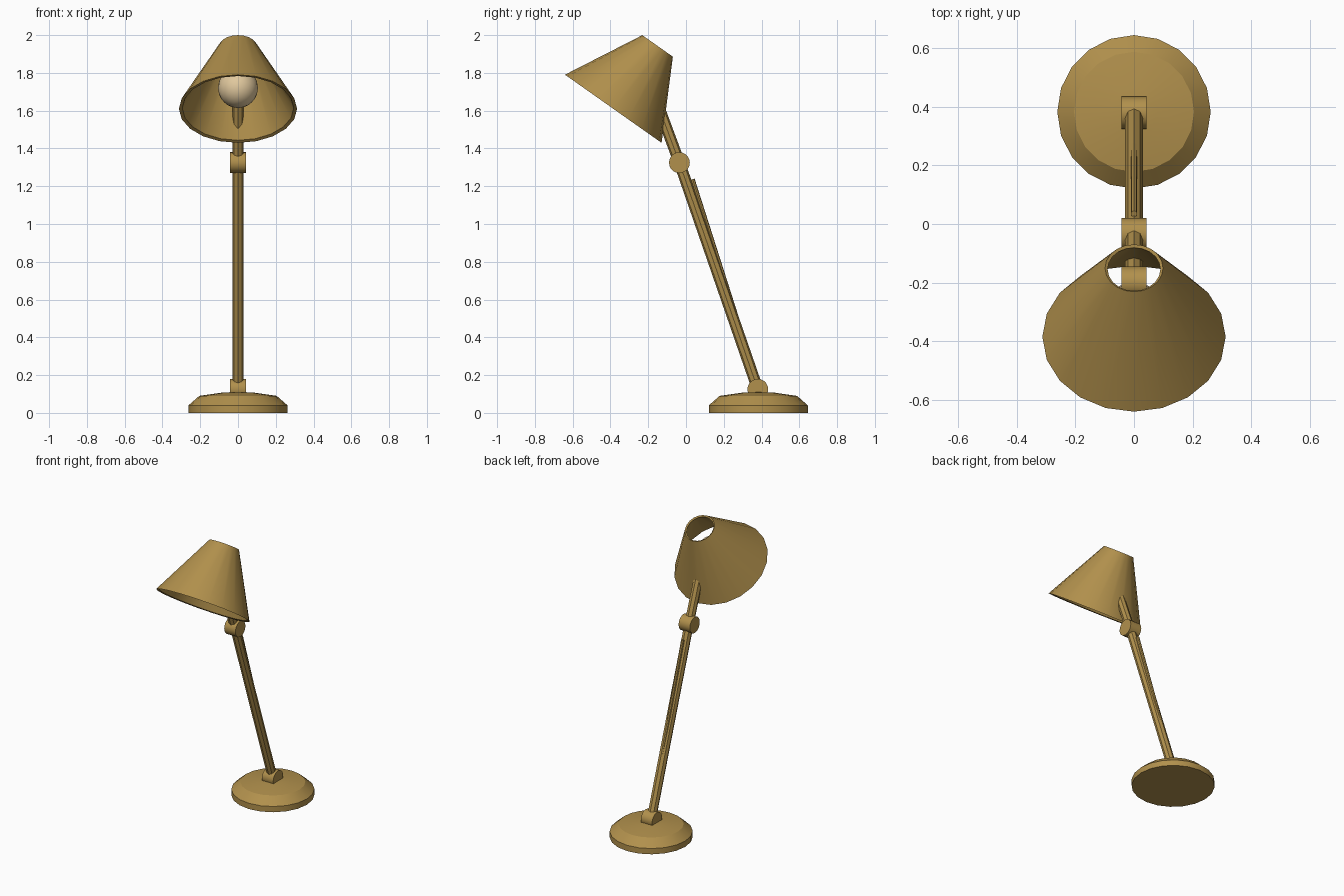
import bpy, bmesh, math
from mathutils import Vector

if "Cube" in bpy.data.objects:
    bpy.data.objects.remove(bpy.data.objects["Cube"])


def material(name, rgb):
    m = bpy.data.materials.new(name)
    m.use_nodes = True
    col = (*rgb, 1)
    m.diffuse_color = col
    m.node_tree.nodes["Principled BSDF"].inputs["Base Color"].default_value = col
    return m


brass = material("brass", (0.44, 0.28, 0.073))
cream = material("warm_cream", (0.75, 0.58, 0.34))


def finish(bm, name, mat, smooth=True):
    bmesh.ops.remove_doubles(bm, verts=bm.verts, dist=1e-5)
    bmesh.ops.recalc_face_normals(bm, faces=bm.faces)
    me = bpy.data.meshes.new(name)
    bm.to_mesh(me)
    bm.free()
    me.materials.append(mat)
    ob = bpy.data.objects.new(name, me)
    bpy.context.collection.objects.link(ob)
    if smooth:
        bpy.ops.object.select_all(action='DESELECT')
        ob.select_set(True)
        bpy.context.view_layer.objects.active = ob
        bpy.ops.object.shade_smooth_by_angle(angle=math.radians(30))
    return ob


def lathe(name, profile, mat, closed=False, sides=20):
    """Revolve an (r, z) profile about z."""
    bm = bmesh.new()
    verts = [bm.verts.new((r, 0, z)) for r, z in profile]
    edges = [bm.edges.new(p) for p in zip(verts, verts[1:])]
    if closed:
        edges.append(bm.edges.new((verts[-1], verts[0])))
    bmesh.ops.spin(bm, geom=verts + edges, cent=(0, 0, 0), axis=(0, 0, 1),
                   angle=math.tau, steps=sides)
    return finish(bm, name, mat)


def rod(name, a, b, radius, sides):
    """Capped cylinder between two points."""
    a, b = Vector(a), Vector(b)
    bm = bmesh.new()
    bmesh.ops.create_cone(bm, cap_ends=True, segments=sides, radius1=radius,
                          radius2=radius, depth=(b - a).length)
    ob = finish(bm, name, brass)
    ob.location = (a + b) / 2
    ob.rotation_mode = 'QUATERNION'
    ob.rotation_quaternion = Vector((0, 0, 1)).rotation_difference(b - a)
    return ob


# Domed base
base = lathe("base", [(0, 0), (0.262, 0), (0.262, 0.04), (0.205, 0.09),
                      (0.08, 0.108), (0, 0.111)], brass)
base.location.y = 0.383

# Pivot joints
pivots = {"base_joint": (0.38, 0.125), "elbow_joint": (-0.035, 1.325),
          "shade_joint": (-0.2, 1.77)}
for name, (y, z) in pivots.items():
    rod(name, (-0.043, y, z), (0.043, y, z), 0.055, 20)

# Arms between the joints, and the thin rod behind the lower arm
low, mid, top = [(0, *p) for p in pivots.values()]
rod("lower_arm", low, mid, 0.03, 8)
rod("upper_arm", mid, top, 0.03, 8)
rod("tension_rod", (0, 0.318, 0.35), (0, 0.035, 1.237), 0.011, 8)

# Open conical shade with wall thickness
shade = lathe("shade", [(0.313, 0), (0.099, 0.407), (0.09, 0.4), (0.295, 0.004)],
              brass, closed=True)
shade.location = (0, -0.385, 1.61)
shade.rotation_euler.x = math.radians(-35.2)

# Bulb
bm = bmesh.new()
bmesh.ops.create_uvsphere(bm, u_segments=20, v_segments=12, radius=0.106)
bulb = finish(bm, "bulb", cream)
bulb.location = (0, -0.305, 1.72)
bulb.rotation_euler.x = math.radians(-35.2)
